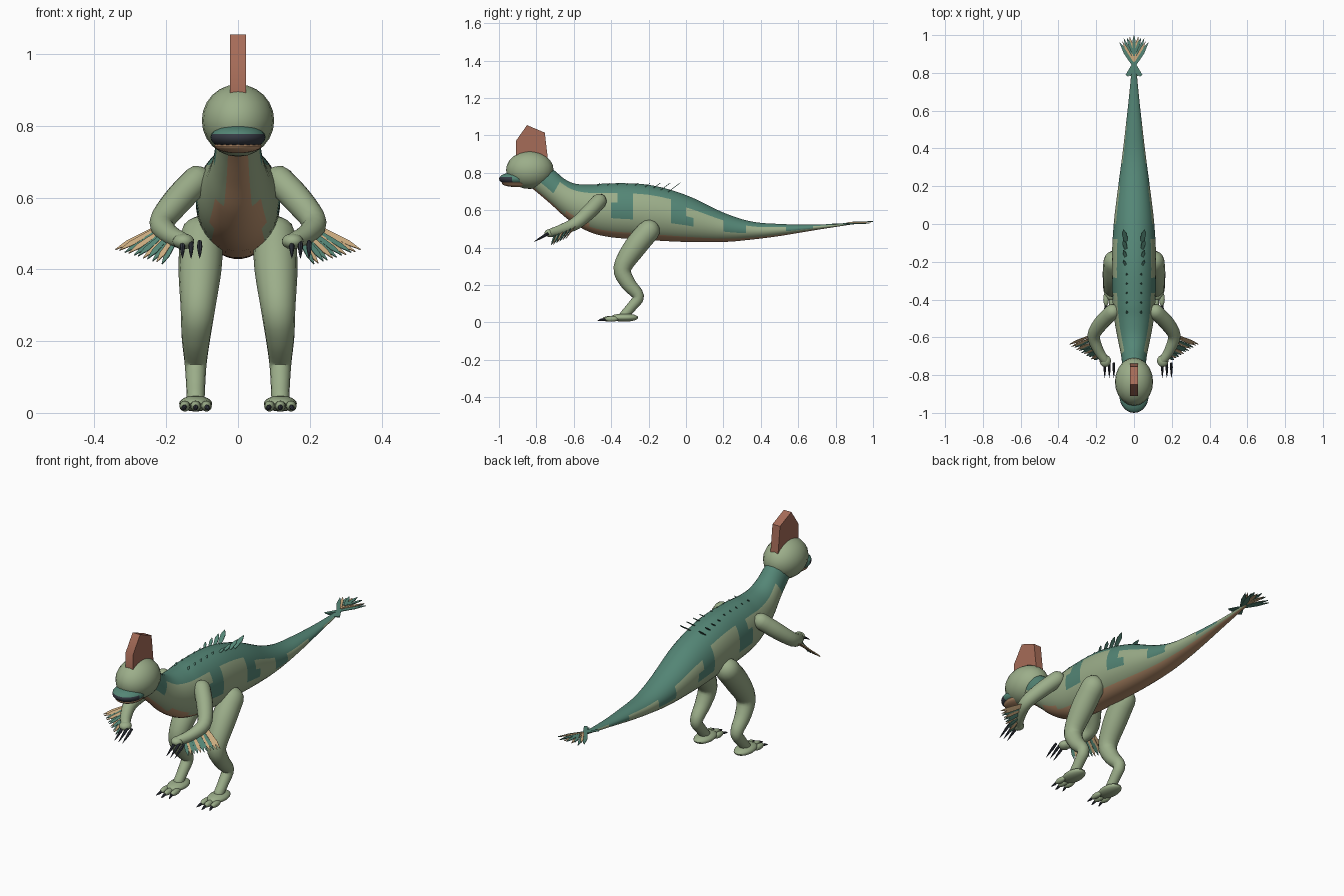
import bpy
import bmesh
from math import sin, cos, pi, radians
from mathutils import Vector, Matrix

cube = bpy.data.objects.get("Cube")
if cube:
    bpy.data.objects.remove(cube, do_unlink=True)


def linear(c):
    return c / 12.92 if c <= 0.04045 else ((c + 0.055) / 1.055) ** 2.4


def material(name, r, g, b):
    m = bpy.data.materials.new(name)
    m.use_nodes = True
    color = (linear(r / 255), linear(g / 255), linear(b / 255), 1)
    m.diffuse_color = color
    m.node_tree.nodes["Principled BSDF"].inputs["Base Color"].default_value = color
    return m


GREEN = material("sage green", 156, 174, 138)
TEAL = material("deep teal", 84, 134, 118)
BELLY = material("belly tan brown", 190, 148, 112)
CREST = material("crest russet", 166, 108, 88)
TAN = material("feather tan", 204, 172, 128)
DARK = material("claw charcoal", 54, 58, 68)


def finish(name, bm, mats, angle=40):
    """Turn the gathered geometry into a named object."""
    bmesh.ops.recalc_face_normals(bm, faces=bm.faces[:])
    mesh = bpy.data.meshes.new(name)
    bm.to_mesh(mesh)
    bm.free()
    for m in mats:
        mesh.materials.append(m)
    ob = bpy.data.objects.new(name, mesh)
    bpy.context.collection.objects.link(ob)
    bpy.ops.object.select_all(action="DESELECT")
    ob.select_set(True)
    bpy.context.view_layer.objects.active = ob
    bpy.ops.object.shade_smooth_by_angle(angle=radians(angle))


def loft(bm, rings, mat=lambda i, k: 0):
    """Skin a list of equal point rings and close both ends."""
    vs = [[bm.verts.new(p) for p in ring] for ring in rings]
    n = len(vs[0])
    for i in range(len(vs) - 1):
        for k in range(n):
            j = (k + 1) % n
            f = bm.faces.new((vs[i][k], vs[i][j], vs[i + 1][j], vs[i + 1][k]))
            f.material_index = mat(i, k)
    for i in (0, -1):
        bm.faces.new(vs[i]).material_index = mat(0 if i == 0 else len(vs) - 2, 0)


def spline(rows, steps):
    """Catmull-Rom interpolation of rows of numbers."""
    pts = [Vector(r) for r in rows]
    pts = [2 * pts[0] - pts[1]] + pts + [2 * pts[-1] - pts[-2]]
    out = []
    for a, b, c, d in zip(pts, pts[1:], pts[2:], pts[3:]):
        for s in range(steps):
            t = s / steps
            out.append(b + (c - a) * (t / 2) + (2 * a - 5 * b + 4 * c - d) * (t * t / 2)
                       + (3 * b - a - 3 * c + d) * (t ** 3 / 2))
    return out + [pts[-2]]


def circle(center, axis, r, n):
    side = axis.cross(Vector((1, 0, 0.01))).normalized()
    up = axis.cross(side).normalized()
    return [center + r * (side * cos(2 * pi * k / n) + up * sin(2 * pi * k / n)) for k in range(n)]


def tube(bm, rows, n=16):
    """Limb through (x, y, z, radius) rows, with rounded ends."""
    path = spline(rows, 4)
    pos = [p.xyz for p in path]
    first, last = (pos[1] - pos[0]).normalized(), (pos[-1] - pos[-2]).normalized()
    bends = [radians(a) for a in (80, 55, 28)]
    rings = [circle(pos[0] - first * path[0].w * sin(a), first, path[0].w * cos(a), n) for a in bends]
    for i, p in enumerate(pos):
        axis = pos[min(i + 1, len(pos) - 1)] - pos[max(i - 1, 0)]
        rings.append(circle(p, axis.normalized(), path[i].w, n))
    rings += [circle(pos[-1] + last * path[-1].w * sin(a), last, path[-1].w * cos(a), n)
              for a in reversed(bends)]
    loft(bm, rings)


def spike(bm, a, b, r, mat=0, n=8):
    a, b = Vector(a), Vector(b)
    axis = (b - a).normalized()
    loft(bm, [circle(a.lerp(b, t), axis, r * w, n) for t, w in ((0, .8), (.3, 1), (.7, .6), (1, .05))],
         lambda i, k: mat)


def ball(bm, center, radii, segments=20):
    m = Matrix.Translation(center) @ Matrix.Diagonal((*radii, 1))
    bmesh.ops.create_uvsphere(bm, u_segments=segments, v_segments=12, radius=1, matrix=m)


def feather(bm, a, b, width, normal, mat=0):
    """Thin pointed vane from a to b."""
    a, b = Vector(a), Vector(b)
    side = (b - a).cross(normal).normalized()
    flat = normal.normalized() * .0015
    rings = []
    for t, w in ((0, .6), (.4, .9), (.7, 1), (1, .08)):
        c, s = a.lerp(b, t), side * width * w
        rings.append([c + s + flat, c - s + flat, c - s - flat, c + s - flat])
    loft(bm, rings, lambda i, k: mat)


# Body, neck and tail: y, top z, bottom z, half width, forward lean of the underside
sections = [
    (-.75, .84, .73, .058, .09), (-.70, .81, .69, .062, .09), (-.65, .768, .63, .07, .07),
    (-.59, .742, .55, .086, .04), (-.5, .738, .485, .104, .02), (-.4, .745, .455, .114, 0),
    (-.2, .737, .44, .118, 0), (0, .682, .43, .108, 0), (.2, .588, .43, .084, 0),
    (.35, .54, .443, .064, 0), (.5, .527, .462, .046, 0), (.68, .523, .492, .026, 0),
    (.88, .532, .523, .007, 0)]
body_path = spline(sections, 5)
SEG = 32
rings = []
for y, top, bottom, w, lean in body_path:
    ring = []
    for k in range(SEG):
        a = 2 * pi * (k + .5) / SEG
        ring.append((w * sin(a), y - lean * (1 - cos(a)) / 2, (top + bottom) / 2 + (top - bottom) / 2 * cos(a)))
    rings.append(ring)

# Side blotches: from y, to y, upper and lower angle from the spine
blotches = [(-.8, -.66, 0, 110), (-.36, -.29, 0, 90), (-.41, -.29, 76, 108), (-.07, 0, 0, 105),
            (-.07, .04, 82, 112), (.21, .33, 0, 112), (.53, .68, 0, 105)]


def body_color(i, k):
    y = (body_path[i][0] + body_path[i + 1][0]) / 2
    a = 360 * (k + 1) / SEG
    a = min(a, 360 - a)
    belly = 150 if y < -.6 else 126 if y < -.5 else 140
    if a > belly:
        return 2
    if a < (48 if y < 0 else 62):
        return 1
    return int(any(s < y < e and lo <= a <= hi for s, e, lo, hi in blotches))


bm = bmesh.new()
loft(bm, rings, body_color)
finish("body", bm, [GREEN, TEAL, BELLY])

# Head
bm = bmesh.new()
ball(bm, (0, -.835, .815), (.101, .127, .101))
finish("head", bm, [GREEN])

# Snout: dark beak tip ahead of a teal bridge, tan jaw below
bm = bmesh.new()
ball(bm, (0, -.91, .768), (.077, .09, .036), 28)
for f in bm.faces:
    c = f.calc_center_median()
    f.material_index = int(c.y < -.93 and c.z < .781)
finish("snout", bm, [TEAL, DARK])
bm = bmesh.new()
ball(bm, (0, -.905, .744), (.066, .08, .02))
finish("lower_jaw", bm, [BELLY])

# Crest
bm = bmesh.new()
outline = [(-.91, .87), (-.91, .97), (-.85, 1.055), (-.755, 1.015), (-.738, .87)]
loft(bm, [[(x, y, z) for y, z in outline] for x in (-.022, .022)])
finish("crest", bm, [CREST], 50)

# Back quills: two rows of flat vanes that grow towards the hips
bm = bmesh.new()
lean_normal = Vector((0, -.6, .8))
for s in (-1, 1):
    for i in range(4):
        y, z, size = -.1 - .042 * i, .695 + .008 * i, 1 - .17 * i
        feather(bm, (s * .04, y, z), (s * .056, y + .07 * size, z + .052 * size), .013 * size, lean_normal)
    for i in range(5):
        y = -.28 - .05 * i
        feather(bm, (s * .036, y, .722), (s * .038, y + .02, .744), .005, lean_normal)
finish("back_quills", bm, [TEAL])

# Limbs
for s, side in ((1, "left"), (-1, "right")):
    bm = bmesh.new()
    tube(bm, [(s * .102, -.20, .49, .06), (s * .106, -.275, .40, .06), (s * .112, -.34, .29, .048),
              (s * .117, -.31, .21, .04), (s * .118, -.255, .14, .031), (s * .118, -.29, .085, .027),
              (s * .118, -.33, .04, .025)])
    finish(side + "_leg", bm, [GREEN])

    # Foot with three toes and claws
    bm = bmesh.new()
    ball(bm, (s * .118, -.33, .026), (.046, .075, .022))
    claws = bmesh.new()
    for d in (-1, 0, 1):
        x, y = s * .118 + d * .03, -.41 + abs(d) * .012
        ball(bm, (x, y, .019), (.015, .038, .015), 12)
        spike(claws, (x, y - .03, .018), (x + d * .008, y - .065, .008), .007)
    finish(side + "_foot", bm, [GREEN])
    finish(side + "_toe_claws", claws, [DARK])

    bm = bmesh.new()
    tube(bm, [(s * .115, -.465, .648, .041), (s * .17, -.52, .59, .04), (s * .213, -.59, .53, .034),
              (s * .19, -.665, .497, .028), (s * .155, -.72, .48, .023)])
    ball(bm, (s * .152, -.725, .478), (.03, .032, .022))
    finish(side + "_arm", bm, [GREEN])

    # Hand claws
    bm = bmesh.new()
    for i in range(3):
        x = s * .15 + .024 * (i if s > 0 else i - .2)
        spike(bm, (x, -.735, .477), (x, -.815, .43), .0075)
    finish(side + "_hand_claws", bm, [DARK])

    # Forearm feather fan, tan at the outer edge and mostly teal towards the hand
    bm = bmesh.new()
    base = Vector((s * .225, -.59, .518)), Vector((s * .17, -.695, .488))
    tip = Vector((s * .342, -.637, .455)), Vector((s * .212, -.72, .415))
    normal = (tip[0] - base[1]).cross(tip[1] - base[1]).normalized()
    for i, mat in enumerate((1, 1, 0, 1, 0, 0, 1, 0, 0, 1, 0)):
        t = i / 10
        lift = normal * (.004 * (i % 2))
        feather(bm, base[0].lerp(base[1], t) + lift, tip[0].lerp(tip[1], t) + lift, .0085, normal, mat)
    finish(side + "_arm_feathers", bm, [TEAL, TAN], 20)

# Tail fan: crossing teal vanes with a tan chevron between
bm = bmesh.new()
up = Vector((0, 0, 1))
for s in (-1, 1):
    feather(bm, (s * .038, .785, .528), (-s * .077, .962, .531), .013, up)
    feather(bm, (s * .024, .785, .525), (-s * .054, .982, .528), .012, up)
    feather(bm, (0, .86, .535), (s * .062, .965, .537), .007, up, 1)
    feather(bm, (0, .87, .532), (s * .022, .99, .534), .009, up, 1)
    feather(bm, (s * .004, .9, .538), (s * .037, .985, .54), .008, up)
feather(bm, (0, .89, .538), (0, 1, .54), .009, up)
finish("tail_fan", bm, [TEAL, TAN], 20)
